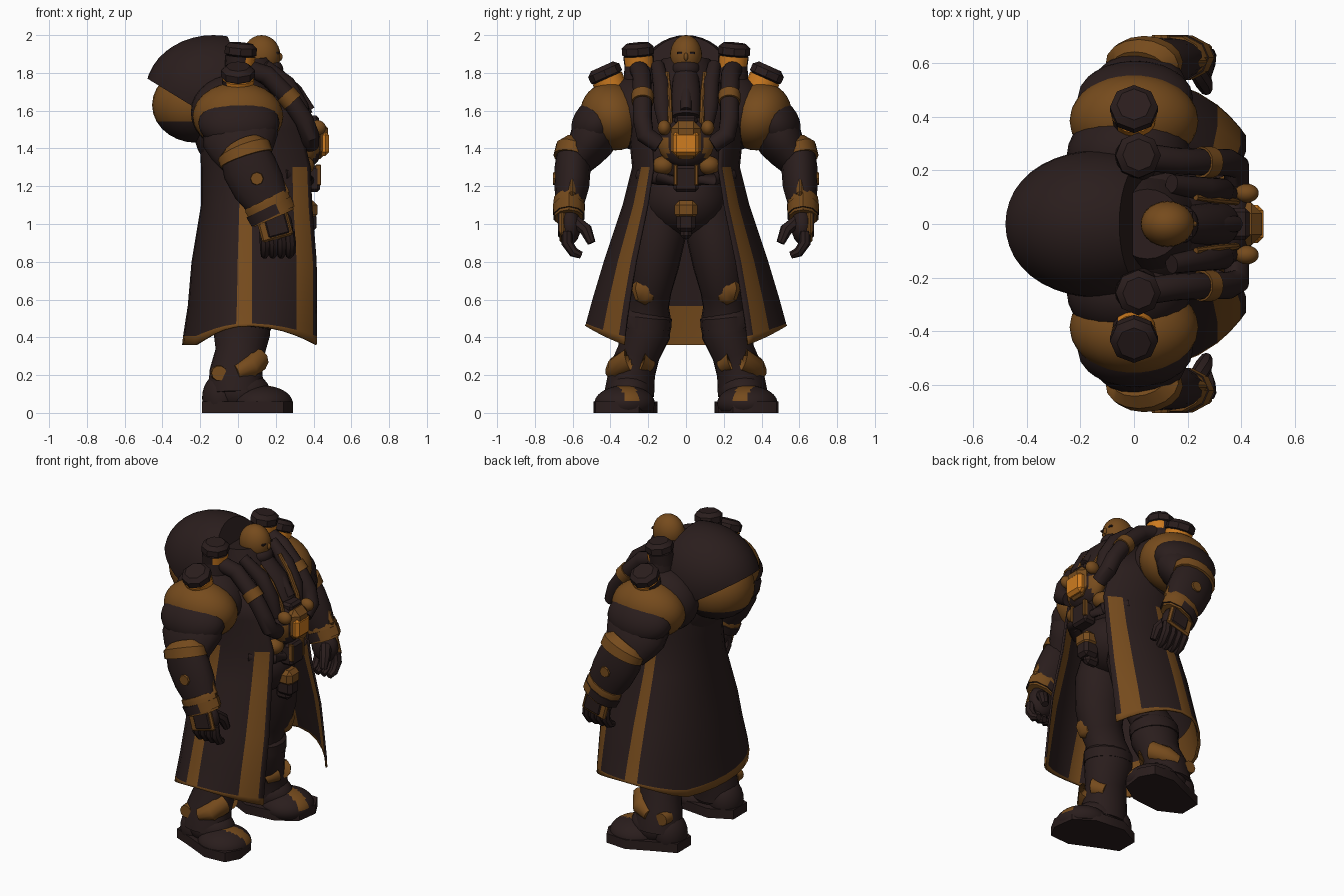
import bpy, bmesh
from math import sin, cos, pi, radians
from mathutils import Vector, Matrix, Euler

cube = bpy.data.objects.get("Cube")
if cube:
    bpy.data.objects.remove(cube, do_unlink=True)


def material(name, colour):
    m = bpy.data.materials.new(name)
    m.use_nodes = True
    m.diffuse_color = (*colour, 1)
    m.node_tree.nodes["Principled BSDF"].inputs["Base Color"].default_value = (*colour, 1)
    return m


MATS = [material("dark_leather", (0.023, 0.0125, 0.012)),
        material("bronze", (0.18, 0.07, 0.012)),
        material("bright_amber", (0.62, 0.2, 0.014))]
DARK, BRONZE, AMBER = range(3)


def finish(name, bm, mat=DARK, pair=False, rule=None, alt=BRONZE, angle=40):
    """Turn a bmesh into an object; rule(centre) picks alt faces; pair mirrors across y."""
    bmesh.ops.recalc_face_normals(bm, faces=bm.faces)
    for f in bm.faces:
        f.smooth = True
        f.material_index = alt if rule and rule(f.calc_center_median()) else mat
    me = bpy.data.meshes.new(name)
    bm.to_mesh(me)
    bm.free()
    for m in MATS:
        me.materials.append(m)
    me.set_sharp_from_angle(angle=radians(angle))
    ob = bpy.data.objects.new(name, me)
    bpy.context.collection.objects.link(ob)
    if pair:
        mod = ob.modifiers.new("mirror", 'MIRROR')
        mod.use_axis = (False, True, False)
        mod.merge_threshold = 0.0005
    return ob


def ball(name, loc, size, mat=DARK, pair=False, rule=None, rot=(0, 0, 0), cuts=(), seg=28):
    bm = bmesh.new()
    mx = Matrix.LocRotScale(Vector(loc), Euler([radians(a) for a in rot]), Vector(size))
    bmesh.ops.create_uvsphere(bm, u_segments=seg, v_segments=seg // 2, radius=1, matrix=mx)
    for co, no in cuts:  # remove everything on the normal side
        res = bmesh.ops.bisect_plane(bm, geom=bm.verts[:] + bm.edges[:] + bm.faces[:],
                                     plane_co=co, plane_no=no, clear_outer=True)
        edges = [e for e in res['geom_cut'] if isinstance(e, bmesh.types.BMEdge)]
        bmesh.ops.contextual_create(bm, geom=edges)
    return finish(name, bm, mat, pair, rule)


def limb(name, points, mat=DARK, pair=False, squash=1.0, seg=16, rule=None, alt=BRONZE):
    """Tube through (x, y, z, radius) points; squash narrows it sideways."""
    bm = bmesh.new()
    pos = [Vector(p[:3]) for p in points]
    rings = []
    for i, p in enumerate(points):
        d = (pos[min(i + 1, len(pos) - 1)] - pos[max(i - 1, 0)]).normalized()
        u = d.cross(Vector((0, 1, 0)))
        u = (u if u.length > 0.1 else d.cross(Vector((0, 0, 1)))).normalized()
        v = d.cross(u)
        rings.append([bm.verts.new(pos[i] + p[3] * (u * cos(a) + v * squash * sin(a)))
                      for a in (2 * pi * k / seg for k in range(seg))])
    for a, b in zip(rings, rings[1:]):
        for k in range(seg):
            bm.faces.new((a[k], a[(k + 1) % seg], b[(k + 1) % seg], b[k]))
    bm.faces.new(rings[0])
    bm.faces.new(rings[-1])
    return finish(name, bm, mat, pair, rule, alt)


def box(name, loc, size, mat=DARK, pair=False, rot=(0, 0, 0), bevel=0.015):
    bm = bmesh.new()
    mx = Matrix.LocRotScale(Vector(loc), Euler([radians(a) for a in rot]), Vector(size))
    bmesh.ops.create_cube(bm, size=1, matrix=mx)
    bmesh.ops.bevel(bm, geom=bm.edges[:], offset=bevel, segments=1, affect='EDGES')
    return finish(name, bm, mat, pair, angle=30)


# Long coat: half lofted from the back seam round to the front opening
COAT = [(0.46, 0.34, 0.53, 0.46), (0.472, 0.335, 0.525, 0.46), (0.6, 0.31, 0.49, 0.46),
        (0.8, 0.29, 0.43, 0.46), (1.1, 0.24, 0.33, 0.43), (1.3, 0.24, 0.28, 0.42),
        (1.5, 0.25, 0.3, 0.36), (1.68, 0.22, 0.3, 0.26)]
ANGLES = [180, 168, 156, 144, 132, 120, 110, 100, 87, 76, 66, 56, 49, 42, 38]


def coat(name, rows, angles, inset, bronze_columns, hem):
    bm = bmesh.new()
    grid = []
    for i, (z, back, side, front) in enumerate(rows):
        row = []
        for deg in angles:
            c, s = cos(radians(deg)), sin(radians(deg))
            dip = 0.1 * min(1, 1.6 * c * c) * max(0, 1 - i / 3)
            row.append(bm.verts.new((0.05 + ((front if c > 0 else back) - inset) * c,
                                     (side - inset) * s, z - dip)))
        grid.append(row)
    bronze = []
    for i in range(len(rows) - 1):
        for j in range(len(angles) - 1):
            bm.faces.new((grid[i][j], grid[i][j + 1], grid[i + 1][j + 1], grid[i + 1][j]))
            bronze.append((j in bronze_columns and i < 5) or i < hem)
    ob = finish(name, bm, pair=True)
    for poly, flag in zip(ob.data.polygons, bronze):
        poly.material_index = BRONZE if flag else DARK
    if inset == 0:
        mod = ob.modifiers.new("cloth", 'SOLIDIFY')
        mod.thickness = 0.012
        mod.offset = 0


coat("long_coat", COAT, ANGLES, 0, (7, 11, 12), 1)
coat("coat_hem_lining", COAT[:3], ANGLES[:7], 0.012, (), 2)

# Trunk
ball("torso", (0.05, 0, 1.52), (0.29, 0.28, 0.3))
ball("shoulder_bulk", (-0.02, 0.26, 1.59), (0.23, 0.17, 0.2), pair=True)
ball("abdomen", (0.16, 0, 1.33), (0.24, 0.22, 0.18))
ball("pelvis", (0.14, 0, 1.12), (0.23, 0.22, 0.19))
limb("belt", [(0.24, -0.24, 1.26, 0.035), (0.36, -0.14, 1.24, 0.035), (0.39, 0, 1.22, 0.035),
              (0.36, 0.14, 1.24, 0.035), (0.24, 0.24, 1.26, 0.035)])
box("belt_buckle", (0.39, 0, 1.24), (0.09, 0.13, 0.14))
for y in (-0.055, 0.055):
    box("buckle_edge", (0.425, y, 1.26), (0.03, 0.02, 0.11), BRONZE, bevel=0.004)
box("groin_guard", (0.36, 0, 1.075), (0.12, 0.12, 0.1), BRONZE, bevel=0.025)
box("groin_centre", (0.36, 0, 1.01), (0.11, 0.1, 0.1), bevel=0.02)
box("groin_tip", (0.335, 0, 0.96), (0.1, 0.06, 0.08), bevel=0.02)
ball("belt_pouch", (0.345, 0.12, 1.31), (0.06, 0.06, 0.05), BRONZE, pair=True)

# Chest core
ball("core_housing", (0.37, 0, 1.43), (0.08, 0.15, 0.13), DARK,
     rule=lambda c: abs(c.y) > 0.09 and c.z < 1.47)
box("core_frame", (0.415, 0, 1.445), (0.125, 0.16, 0.2), BRONZE, bevel=0.04)
box("core_window", (0.447, 0, 1.425), (0.07, 0.14, 0.13), AMBER, bevel=0.02)
box("core_cap", (0.39, 0, 1.55), (0.08, 0.12, 0.05))
ball("core_valve", (0.42, 0.115, 1.51), (0.045, 0.035, 0.04), BRONZE, pair=True)

# Lapels, shirt front and collar
limb("lapel", [(0.14, 0.15, 1.84, 0.035), (0.26, 0.13, 1.74, 0.045), (0.33, 0.125, 1.62, 0.045),
               (0.36, 0.11, 1.5, 0.03)], pair=True)
limb("lapel_trim", [(0.23, 0.1, 1.8, 0.012), (0.31, 0.09, 1.7, 0.014), (0.37, 0.085, 1.58, 0.014),
                    (0.39, 0.08, 1.5, 0.012)], BRONZE, pair=True, seg=8)
limb("shirt_front", [(0.17, 0, 1.78, 0.07), (0.27, 0, 1.68, 0.08), (0.32, 0, 1.56, 0.08)])
limb("necktie", [(0.22, 0, 1.77, 0.03), (0.31, 0, 1.7, 0.035), (0.38, 0, 1.6, 0.03)])
limb("collar", [(0.06, 0, 1.66, 0.2), (0.06, 0, 1.78, 0.165), (0.05, 0, 1.87, 0.13)], seg=24)

# Head
ball("head", (0.125, 0, 1.89), (0.1, 0.085, 0.11), BRONZE)
ball("beard", (0.165, 0, 1.82), (0.075, 0.075, 0.055))
ball("nose", (0.222, 0, 1.885), (0.015, 0.012, 0.022), BRONZE, seg=10)
box("brow", (0.21, 0.032, 1.905), (0.02, 0.032, 0.012), pair=True, bevel=0.002)

# Back pack: domed shell over a rounded tank
ball("pack_shell", (-0.13, 0, 1.7), (0.36, 0.275, 0.3), seg=40,
     cuts=[((-0.48, 0, 1.77), (-0.52, 0, -0.85)), ((-0.05, 0, 1.98), (0.93, 0, 0.36))])
ball("pack_tank", (-0.22, 0, 1.63), (0.235, 0.22, 0.2),
     rule=lambda c: c.z > 1.53 and c.x < -0.2)


# Vents: octagonal stacks with a glowing ring on the front of the base
def vent(name, base, axis, r, glow_from):
    base, axis = Vector(base), Vector(axis).normalized()
    at = lambda t, k: (*(base + axis * t), r * k)
    limb(name + "_ring", [at(-0.05, 0.95), at(0.03, 1.0)], DARK, True, seg=16,
         rule=lambda c: c.x > glow_from, alt=AMBER)
    limb(name + "_cap", [at(0.03, 0.9), at(0.038, 1.06), at(0.075, 1.06), at(0.098, 0.75)],
         pair=True, seg=8)


vent("neck_vent", (0.01, 0.25, 1.86), (0.08, 0.08, 1), 0.08, 0.04)
vent("shoulder_vent", (0, 0.405, 1.745), (0, 0.45, 1), 0.085, -0.05)
limb("neck_vent_post", [(0.01, 0.24, 1.65, 0.1), (0.01, 0.25, 1.84, 0.075)], pair=True)

# Hoses over the chest
limb("hose", [(0.05, 0.25, 1.82, 0.05), (0.15, 0.235, 1.79, 0.05), (0.27, 0.23, 1.67, 0.05),
              (0.35, 0.23, 1.55, 0.05), (0.38, 0.215, 1.47, 0.05), (0.385, 0.14, 1.42, 0.045)],
     pair=True)
limb("hose_ring", [(0.25, 0.23, 1.69, 0.058), (0.29, 0.23, 1.645, 0.058)], BRONZE, True)

# Arms
ball("shoulder_guard", (0, 0.385, 1.57), (0.24, 0.17, 0.185), BRONZE, True, rot=(-35, 0, 0),
     rule=lambda c: c.z < 1.47, seg=32)
ball("shoulder_plate", (0.005, 0.47, 1.535), (0.215, 0.155, 0.125), pair=True, rot=(-50, 0, 0))
limb("upper_arm", [(0.0, 0.44, 1.52, 0.19), (0.015, 0.5, 1.44, 0.2), (0.025, 0.54, 1.38, 0.17),
                   (0.04, 0.58, 1.32, 0.13)], pair=True, squash=0.62)
limb("elbow_band", [(0.02, 0.58, 1.41, 0.11), (0.03, 0.595, 1.39, 0.145),
                    (0.045, 0.605, 1.345, 0.145)], DARK, True, 0.68,
     rule=lambda c: c.y > 0.56)
limb("forearm", [(0.035, 0.6, 1.37, 0.13), (0.06, 0.6, 1.3, 0.145), (0.11, 0.605, 1.2, 0.14),
                 (0.16, 0.615, 1.11, 0.115)], pair=True, squash=0.66)
limb("cuff", [(0.145, 0.62, 1.13, 0.12), (0.155, 0.62, 1.11, 0.125), (0.19, 0.62, 1.03, 0.115)],
     BRONZE, True, 0.68, 10)
limb("cuff_centre", [(0.162, 0.62, 1.09, 0.13), (0.186, 0.62, 1.04, 0.126)], DARK, True, 0.68, 10,
     rule=lambda c: c.x > 0.23)
limb("forearm_stud", [(0.1, 0.68, 1.24, 0.038), (0.1, 0.705, 1.24, 0.033)], BRONZE, True, seg=8)
box("forearm_stripe", (0.228, 0.605, 1.205), (0.05, 0.04, 0.13), BRONZE, True, (0, -26, 0))

# Hands
ball("palm", (0.2, 0.615, 0.99), (0.09, 0.058, 0.1), pair=True, seg=16)
box("hand_guard_edge", (0.195, 0.655, 0.985), (0.17, 0.03, 0.13), BRONZE, True, (0, -15, 0), 0.01)
box("hand_guard", (0.203, 0.662, 1.0), (0.12, 0.03, 0.13), DARK, True, (0, -15, 0), 0.01)
for n in range(4):
    x = 0.14 + n * 0.044
    limb("finger", [(x, 0.63, 0.96, 0.028), (x + 0.005, 0.63, 0.9, 0.03),
                    (x + 0.005, 0.595, 0.85, 0.027), (x, 0.555, 0.835, 0.02)], pair=True, seg=8)
limb("thumb", [(0.23, 0.585, 1.01, 0.035), (0.26, 0.53, 0.97, 0.034), (0.27, 0.5, 0.9, 0.022)],
     pair=True, seg=8)

# Legs
limb("leg", [(0.12, 0.11, 1.14, 0.14), (0.13, 0.145, 0.95, 0.165), (0.12, 0.175, 0.78, 0.155),
             (0.09, 0.195, 0.65, 0.135), (0.05, 0.2, 0.57, 0.125), (0.02, 0.21, 0.5, 0.15),
             (0.02, 0.215, 0.42, 0.15), (0.01, 0.25, 0.32, 0.13), (-0.01, 0.285, 0.22, 0.14),
             (-0.01, 0.3, 0.1, 0.15)], pair=True, squash=0.88, seg=20)
ball("knee_pad", (0.19, 0.215, 0.66), (0.05, 0.075, 0.09), BRONZE, pair=True, seg=8)
limb("boot_top", [(0.025, 0.205, 0.54, 0.125), (0.025, 0.21, 0.51, 0.155), (0.02, 0.215, 0.45, 0.155)],
     pair=True, squash=0.88)

# Boots
bm = bmesh.new()
OUTLINE = [(-0.19, 0.22), (-0.19, 0.36), (-0.05, 0.42), (0.1, 0.49), (0.24, 0.48),
           (0.29, 0.39), (0.27, 0.25), (0.15, 0.17), (-0.05, 0.15)]
sole = bm.faces.new([bm.verts.new((x, y, 0)) for x, y in OUTLINE])
top = bmesh.ops.extrude_face_region(bm, geom=[sole])['geom']
bmesh.ops.translate(bm, vec=(0, 0, 0.06), verts=[v for v in top if isinstance(v, bmesh.types.BMVert)])
finish("boot_sole", bm, pair=True)
FLOOR = [((0, 0, 0.01), (0, 0, -1))]
ball("boot_toe", (0.13, 0.325, 0.05), (0.16, 0.16, 0.095), pair=True, cuts=FLOOR, seg=48,
     rule=lambda c: c.z > 0.065 and 0.03 < c.x and 0.27 < c.y + 0.3 * (c.x - 0.2) < 0.35)
ball("boot_instep", (0.02, 0.3, 0.11), (0.15, 0.12, 0.11), pair=True, cuts=FLOOR)
ball("boot_heel", (-0.09, 0.29, 0.08), (0.1, 0.11, 0.13), pair=True, cuts=FLOOR)
limb("ankle_strap", [(-0.01, 0.39, 0.215, 0.04), (0.06, 0.365, 0.24, 0.06),
                     (0.1, 0.3, 0.28, 0.065), (0.1, 0.24, 0.28, 0.06), (0.06, 0.19, 0.25, 0.04)],
     BRONZE, True, seg=10)
limb("ankle_stud", [(-0.1, 0.34, 0.21, 0.045), (-0.1, 0.4, 0.21, 0.04)], BRONZE, True, seg=10)
